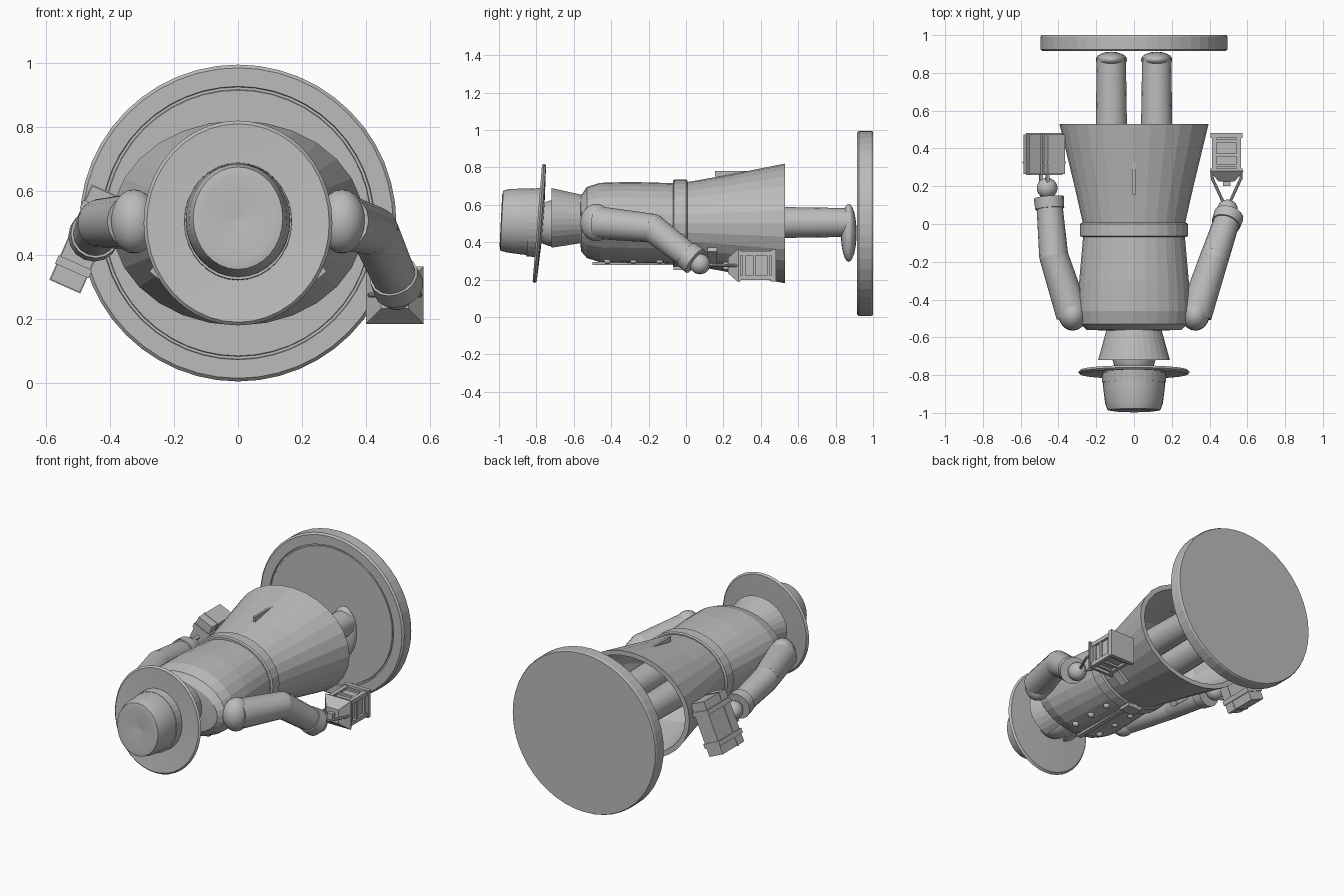
import bpy, bmesh, math
from mathutils import Vector, Matrix

cube = bpy.data.objects.get("Cube")
if cube:
    bpy.data.objects.remove(cube, do_unlink=True)

grey = bpy.data.materials.new("plain grey")
grey.use_nodes = True
grey.diffuse_color = (0.5, 0.5, 0.5, 1)
grey.node_tree.nodes["Principled BSDF"].inputs["Base Color"].default_value = (0.5, 0.5, 0.5, 1)


def finish(name, bm, smooth=None):
    bmesh.ops.recalc_face_normals(bm, faces=bm.faces)
    mesh = bpy.data.meshes.new(name)
    bm.to_mesh(mesh)
    bm.free()
    mesh.materials.append(grey)
    ob = bpy.data.objects.new(name, mesh)
    bpy.context.collection.objects.link(ob)
    if smooth:
        bpy.ops.object.select_all(action='DESELECT')
        ob.select_set(True)
        bpy.context.view_layer.objects.active = ob
        bpy.ops.object.shade_smooth_by_angle(angle=math.radians(smooth))
    return ob


def loft(name, rings, sides=28, gap=0.0, tilt=0.0, caps=True, smooth=None):
    """Elliptical rings (y, rx, rz, cz) along y; gap opens the side facing -z."""
    bm = bmesh.new()
    loops = []
    for y, rx, rz, cz in rings:
        loop = []
        for i in range(sides):
            step = (math.tau - gap) / (sides - 1) if gap else math.tau / sides
            a = -math.pi / 2 + gap / 2 + i * step
            z = rz * math.sin(a)
            loop.append(bm.verts.new((rx * math.cos(a), y + z * tilt, cz + z)))
        loops.append(loop)
    for a, b in zip(loops, loops[1:]):
        for i in range(sides - 1 if gap else sides):
            j = (i + 1) % sides
            bm.faces.new((a[i], a[j], b[j], b[i]))
    if caps:
        bm.faces.new(loops[0])
        bm.faces.new(loops[-1])
    return finish(name, bm, smooth)


def tube(name, a, b, r1, r2, sides=16, smooth=35):
    a, b = Vector(a), Vector(b)
    bm = bmesh.new()
    turn = (b - a).to_track_quat('Z', 'Y').to_matrix().to_4x4()
    bmesh.ops.create_cone(bm, cap_ends=True, segments=sides, radius1=r1, radius2=r2,
                          depth=(b - a).length, matrix=Matrix.Translation((a + b) / 2) @ turn)
    return finish(name, bm, smooth)


def ball(name, centre, size):
    bm = bmesh.new()
    bmesh.ops.create_uvsphere(bm, u_segments=18, v_segments=12, radius=1,
                              matrix=Matrix.Translation(centre) @ Matrix.Diagonal((*size, 1)))
    return finish(name, bm, 40)


def box(name, centre, size, turn=0.0, pivot=None):
    """Box, optionally turned about the y axis through a pivot."""
    pivot = Vector(pivot or centre)
    rot = Matrix.Translation(pivot) @ Matrix.Rotation(turn, 4, 'Y') @ Matrix.Translation(-pivot)
    bm = bmesh.new()
    bmesh.ops.create_cube(bm, size=1, matrix=rot @ Matrix.Translation(centre) @ Matrix.Diagonal((*size, 1)))
    return finish(name, bm)


MID = 0.5

# Round base with a fine groove
loft("base", [(y, r, r, MID) for y, r in
              ((0.92, 0.415), (0.925, 0.417), (0.925, 0.425), (0.915, 0.427), (0.915, 0.485),
               (0.925, 0.495), (0.99, 0.495), (1.0, 0.49))], sides=48)

# Hat: brim, crown with a dented top, band
loft("hat_brim", [(-0.785, 0.16, 0.18, MID), (-0.795, 0.285, 0.31, MID), (-0.785, 0.295, 0.32, MID),
                  (-0.773, 0.285, 0.31, MID), (-0.765, 0.1, 0.12, MID)], sides=40, tilt=0.08, smooth=40)
loft("hat_crown", [(-0.78, 0.165, 0.18, 0.505), (-0.87, 0.163, 0.176, 0.51), (-0.95, 0.153, 0.17, 0.515),
                   (-0.985, 0.14, 0.16, 0.515), (-0.99, 0.11, 0.135, 0.515), (-0.965, 0.01, 0.01, 0.515)],
     sides=32, tilt=0.05, smooth=40)
loft("hat_band", [(-0.79, 0.169, 0.184, 0.505), (-0.84, 0.168, 0.182, 0.505)], sides=32, tilt=0.07)

# Head, neck and open collar
ball("head", (0, -0.7, MID), (0.115, 0.13, 0.125))
loft("neck", [(-0.6, 0.09, 0.09, MID), (-0.52, 0.1, 0.1, MID)])
loft("collar", [(-0.54, 0.14, 0.13, 0.52), (-0.72, 0.19, 0.165, 0.525), (-0.72, 0.175, 0.15, 0.525),
                (-0.55, 0.125, 0.115, 0.52)], gap=0.7, caps=False)

# Coat body, belt and hollow flared skirt
loft("coat_body", [(-0.565, 0.13, 0.12, 0.51), (-0.56, 0.25, 0.15, 0.5), (-0.53, 0.285, 0.19, 0.505),
                   (-0.46, 0.298, 0.212, 0.505), (-0.3, 0.29, 0.217, 0.505), (-0.05, 0.268, 0.215, 0.5)])
loft("belt", [(-0.07, 0.275, 0.228, MID), (-0.063, 0.285, 0.235, MID), (0, 0.285, 0.235, MID),
              (0.007, 0.275, 0.228, MID)])
loft("coat_skirt", [(0, 0.27, 0.22, MID), (0.2, 0.315, 0.255, MID), (0.53, 0.395, 0.32, MID),
                    (0.53, 0.365, 0.29, MID), (0.2, 0.285, 0.225, MID), (0.1, 0.2, 0.16, MID)])
box("belt_buckle", (0, -0.03, 0.262), (0.1, 0.075, 0.02))
box("back_vent", (0, 0.25, 0.765), (0.014, 0.19, 0.03))
box("front_placket", (0, -0.28, 0.286), (0.03, 0.44, 0.014))

for s in (-1, 1):
    side = "left" if s > 0 else "right"
    # Legs and shoes
    x = s * 0.12
    tube(side + "_leg", (x, 0.05, 0.505), (x, 0.88, 0.505), 0.09, 0.077)
    ball(side + "_shoe", (x, 0.87, 0.45), (0.083, 0.042, 0.155))
    # Buttons and pocket flaps
    for i in range(3):
        ball(side + "_button", (s * 0.09, -0.42 + 0.14 * i, 0.3), (0.02, 0.02, 0.018))
    box(side + "_pocket_flap", (s * 0.225, 0.14, 0.325), (0.11, 0.05, 0.03), turn=-s * math.radians(40))

# Arms: shoulder, upper arm, elbow, forearm, cuff, hand
arms = {"left": ((0.325, -0.48, 0.505), (0.425, -0.18, 0.475), (0.5, 0.04, 0.305), (0.495, 0.075, 0.283)),
        "right": ((-0.325, -0.48, 0.505), (-0.425, -0.17, 0.5), (-0.45, 0.13, 0.46), (-0.46, 0.19, 0.455))}
for side, (shoulder, elbow, wrist, hand) in arms.items():
    ball(side + "_shoulder", shoulder, (0.075, 0.085, 0.1))
    tube(side + "_upper_arm", shoulder, elbow, 0.088, 0.077)
    ball(side + "_elbow", elbow, (0.077, 0.077, 0.077))
    tube(side + "_forearm", elbow, wrist, 0.077, 0.068)
    along = (Vector(wrist) - Vector(elbow)).normalized()
    tube(side + "_cuff", Vector(wrist) - along * 0.05, Vector(wrist) + along * 0.01, 0.077, 0.08)
    ball(side + "_hand", hand, (0.055, 0.055, 0.055))

# Lantern: plates, posts, cross bars, pane block, pyramid roof, cap, wire handle
LX, LZ = 0.49, 0.275
box("lantern_floor", (LX, 0.468, LZ), (0.17, 0.025, 0.17))
box("lantern_top_plate", (LX, 0.285, LZ), (0.17, 0.015, 0.17))
box("lantern_pane", (LX, 0.37, LZ), (0.125, 0.17, 0.125))
for i in (-1, 1):
    for j in (-1, 1):
        box("lantern_post", (LX + i * 0.065, 0.37, LZ + j * 0.065), (0.025, 0.18, 0.025))
for y in (0.31, 0.365, 0.44):
    for i in (-1, 1):
        box("lantern_bar", (LX + i * 0.067, y, LZ), (0.015, 0.015, 0.14))
        box("lantern_bar", (LX, y, LZ + i * 0.067), (0.14, 0.015, 0.015))
bm = bmesh.new()
bmesh.ops.create_cone(bm, cap_ends=True, segments=4, radius1=0.127, radius2=0.06, depth=0.055,
                      matrix=Matrix.Translation((LX, 0.253, LZ)) @ Matrix.Rotation(math.pi / 2, 4, 'X')
                      @ Matrix.Rotation(math.pi / 4, 4, 'Z'))
finish("lantern_roof", bm)
box("lantern_cap", (LX, 0.215, LZ), (0.04, 0.03, 0.04))
for s in (-1, 1):
    tube("lantern_handle", (LX + s * 0.015, 0.11, 0.28), (LX + s * 0.075, 0.24, LZ), 0.008, 0.008, 8)
    tube("lantern_handle_foot", (LX + s * 0.075, 0.235, LZ), (LX + s * 0.078, 0.285, LZ), 0.008, 0.008, 8)

# Travel case, leaning, with straps and a handle
case, lean = (-0.475, 0.37, 0.45), math.radians(24)
cx, cy, cz = case
box("travel_case", case, (0.1, 0.21, 0.32), lean)
for s in (-1, 1):
    box("case_strap", (cx, cy, cz + s * 0.095), (0.115, 0.222, 0.028), lean, case)
    box("case_handle_post", (cx, cy - 0.13, cz + s * 0.045), (0.016, 0.06, 0.016), lean, case)
box("case_handle", (cx, cy - 0.165, cz), (0.018, 0.018, 0.106), lean, case)
box("case_lid_line", (cx, cy - 0.045, cz), (0.106, 0.012, 0.326), lean, case)
